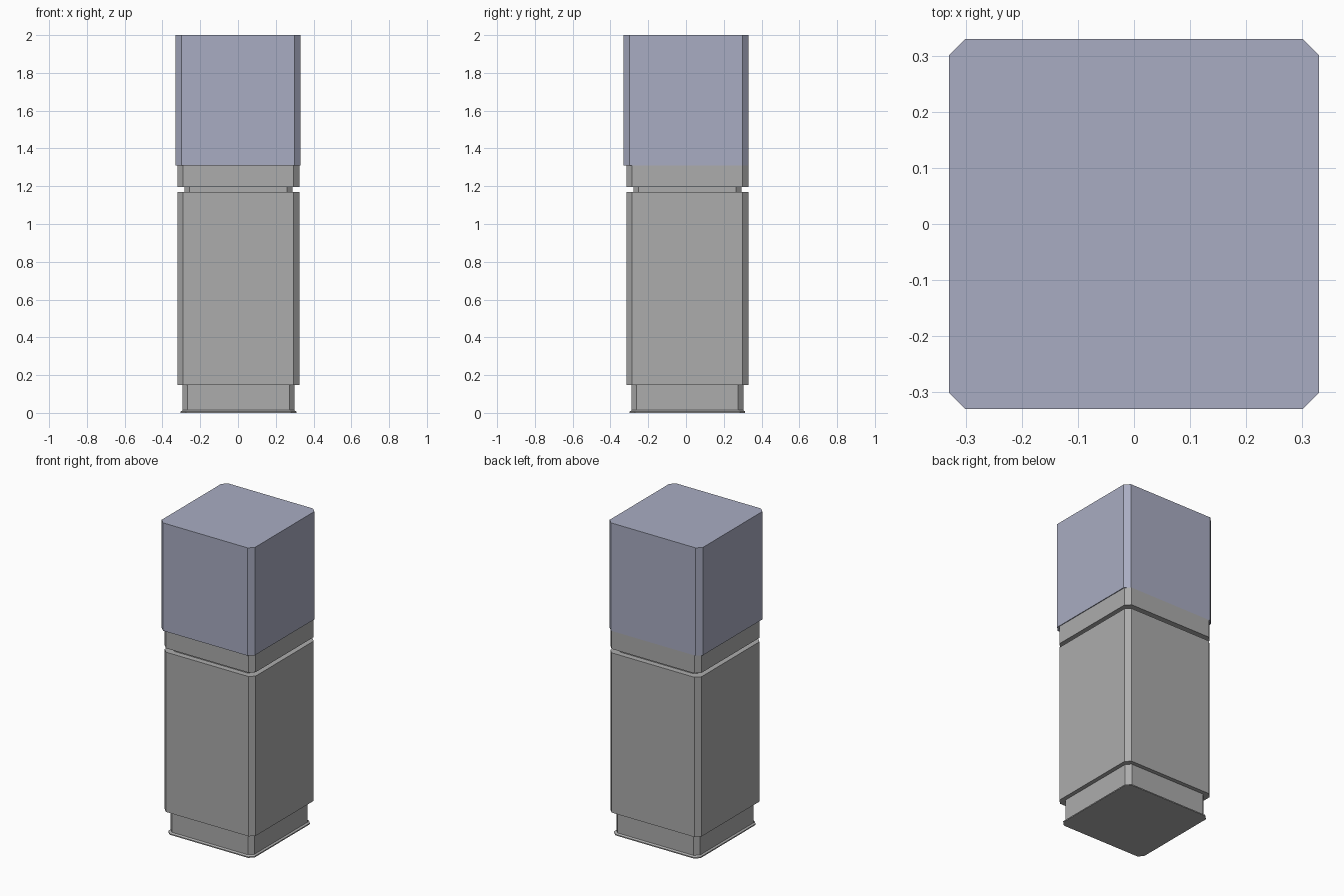
import bpy, bmesh

if "Cube" in bpy.data.objects:
    bpy.data.objects.remove(bpy.data.objects["Cube"])


def stack(name, levels, color, cx=0.0, cy=0.0, cap_top=True):
    """Loft chamfered squares; levels are (half width, chamfer, z)."""
    bm = bmesh.new()
    rings = []
    for h, c, z in levels:
        i = h - c
        pts = [(i, -h), (h, -i), (h, i), (i, h), (-i, h), (-h, i), (-h, -i), (-i, -h)]
        rings.append([bm.verts.new((cx + x, cy + y, z)) for x, y in pts])
    for a, b in zip(rings, rings[1:]):
        for k in range(8):
            n = (k + 1) % 8
            bm.faces.new((a[k], a[n], b[n], b[k]))
    bm.faces.new(rings[0][::-1])
    if cap_top:
        bm.faces.new(rings[-1])
    mesh = bpy.data.meshes.new(name)
    bm.to_mesh(mesh)
    bm.free()
    ob = bpy.data.objects.new(name, mesh)
    bpy.context.collection.objects.link(ob)
    mat = bpy.data.materials.new(name + "_paint")
    mat.diffuse_color = (*color, 1.0)
    mat.use_nodes = True
    mat.node_tree.nodes["Principled BSDF"].inputs["Base Color"].default_value = mat.diffuse_color
    mesh.materials.append(mat)
    return ob


# Pedestal: flared foot, recessed plinth, body, shadow groove, collar
stack("pedestal", [
    (0.306, 0.028, 0.0), (0.306, 0.028, 0.007), (0.296, 0.027, 0.014),
    (0.296, 0.027, 0.148), (0.3225, 0.03, 0.148),
    (0.3225, 0.03, 1.17), (0.286, 0.028, 1.17),
    (0.286, 0.028, 1.195), (0.3225, 0.03, 1.195),
    (0.3225, 0.03, 1.31),
], (0.415, 0.415, 0.415), cx=0.0025, cy=0.0075, cap_top=False)

# Display case on top, closed underneath
stack("display_case", [(0.33, 0.03, 1.31), (0.33, 0.03, 2.0)], (0.395, 0.415, 0.54))
